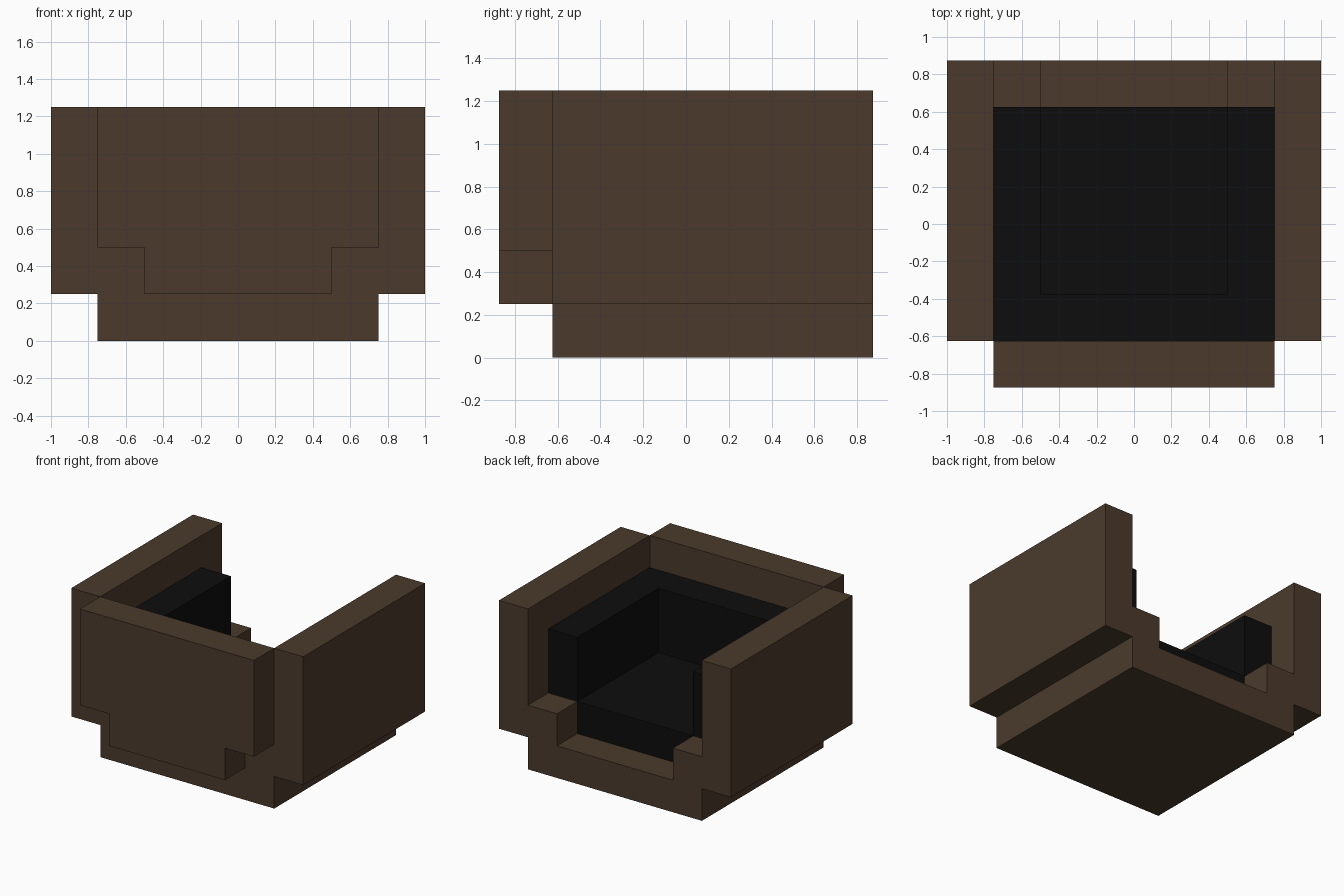
import bpy
import bmesh
from mathutils import Vector

if "Cube" in bpy.data.objects:
    bpy.data.objects.remove(bpy.data.objects["Cube"], do_unlink=True)


def make_material(name, colour):
    mat = bpy.data.materials.new(name)
    mat.use_nodes = True
    mat.diffuse_color = colour
    mat.node_tree.nodes["Principled BSDF"].inputs["Base Color"].default_value = colour
    return mat


brown = make_material("dark brown", (0.070, 0.042, 0.025, 1))
black = make_material("soft black", (0.004, 0.004, 0.004, 1))


def mirrored_prism(name, half, axis, start, end, mat):
    """Mirror a half profile in x, then extrude it along y or z."""
    outline = half + [(-x, v) for x, v in reversed(half)]
    if axis == "y":
        points = [Vector((x, start, v)) for x, v in outline]
        step = Vector((0, end - start, 0))
    else:
        points = [Vector((x, v, start)) for x, v in outline]
        step = Vector((0, 0, end - start))
    bm = bmesh.new()
    face = bm.faces.new([bm.verts.new(p) for p in points])
    grown = bmesh.ops.extrude_face_region(bm, geom=[face], use_keep_orig=True)
    moved = [g for g in grown["geom"] if isinstance(g, bmesh.types.BMVert)]
    bmesh.ops.translate(bm, verts=moved, vec=step)
    bmesh.ops.recalc_face_normals(bm, faces=bm.faces)
    mesh = bpy.data.meshes.new(name)
    bm.to_mesh(mesh)
    bm.free()
    mesh.materials.append(mat)
    obj = bpy.data.objects.new(name, mesh)
    bpy.context.collection.objects.link(obj)
    return obj


# Grid unit and main depths
u = 0.25
front, wall, lining_front = -0.875, -0.625, -0.375
lining_back, back = 0.625, 0.875

# Trough: base, inner steps and both side walls in one section
mirrored_prism("trough_body",
               [(3*u, 0), (3*u, u), (4*u, u), (4*u, 5*u),
                (3*u, 5*u), (3*u, 2*u), (2*u, 2*u), (2*u, u)],
               "y", wall, back, brown)

# Front panel with a narrower lower tab
mirrored_prism("front_panel",
               [(2*u, u), (2*u, 2*u), (3*u, 2*u), (3*u, 5*u)],
               "y", front, wall, brown)

# Dark lining: floor slab, then a U-shaped rim open at the back
mirrored_prism("lining_floor", [(2*u, u), (2*u, 2*u)],
               "y", wall, lining_back, black)
mirrored_prism("lining_rim",
               [(3*u, wall), (3*u, lining_back), (2*u, lining_back), (2*u, lining_front)],
               "z", 2*u, 4*u, black)
